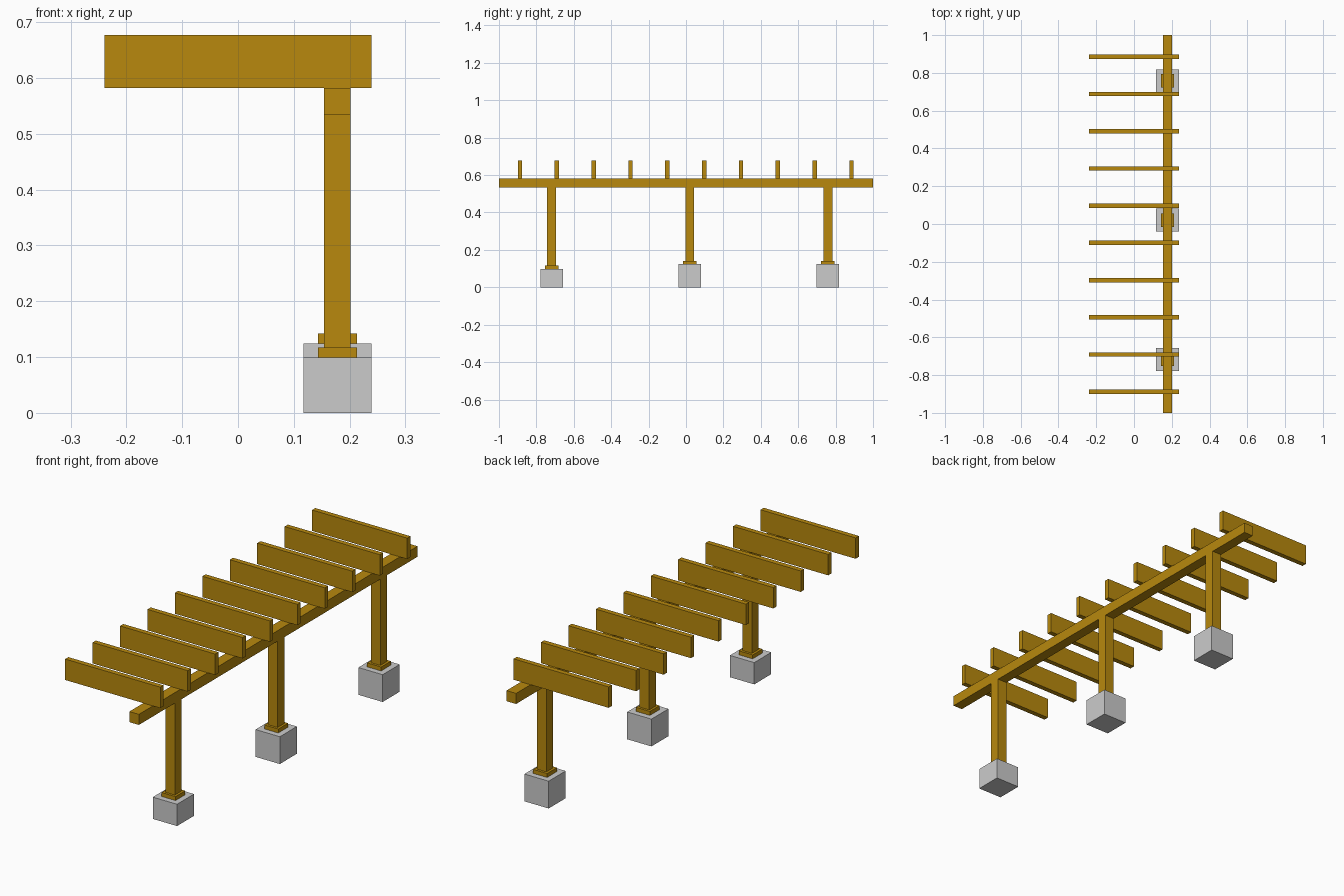
import bpy

if "Cube" in bpy.data.objects:
    bpy.data.objects.remove(bpy.data.objects["Cube"])

wood = bpy.data.materials.new("wood")
wood.diffuse_color = (0.48, 0.25, 0.004, 1)
wood.use_nodes = True
wood.node_tree.nodes["Principled BSDF"].inputs["Base Color"].default_value = wood.diffuse_color


def box(name, x, y, z, mat=None):
    """Box from (min, max) ranges on each axis."""
    bpy.ops.mesh.primitive_cube_add(
        size=1, location=[(a + b) / 2 for a, b in (x, y, z)])
    ob = bpy.context.object
    ob.name = name
    ob.scale = [b - a for a, b in (x, y, z)]
    bpy.ops.object.transform_apply(location=False, rotation=False, scale=True)
    if mat:
        ob.data.materials.append(mat)
    return ob


def around(c, width):
    return (c - width / 2, c + width / 2)


POST_X = 0.178
BEAM_LOW, BEAM_TOP, RAFTER_TOP = 0.534, 0.582, 0.677

# Posts, each on a plate and a concrete footing (front footing is lower)
for y, top in ((-0.718, 0.099), (0.020, 0.124), (0.758, 0.124)):
    box("footing", around(POST_X, 0.122), around(y, 0.122), (0, top))
    box("post_base", around(POST_X, 0.07), around(y, 0.07), (top, top + 0.018), wood)
    box("post", around(POST_X, 0.048), around(y, 0.048), (top + 0.018, BEAM_LOW), wood)

# Long beam across the posts
box("beam", around(POST_X, 0.048), (-1, 1), (BEAM_LOW, BEAM_TOP), wood)

# Evenly spaced rafters cantilevered off the beam
for i in range(10):
    box("rafter", (-0.239, 0.239), around(-0.888 + 0.197 * i, 0.023),
        (BEAM_TOP, RAFTER_TOP), wood)
